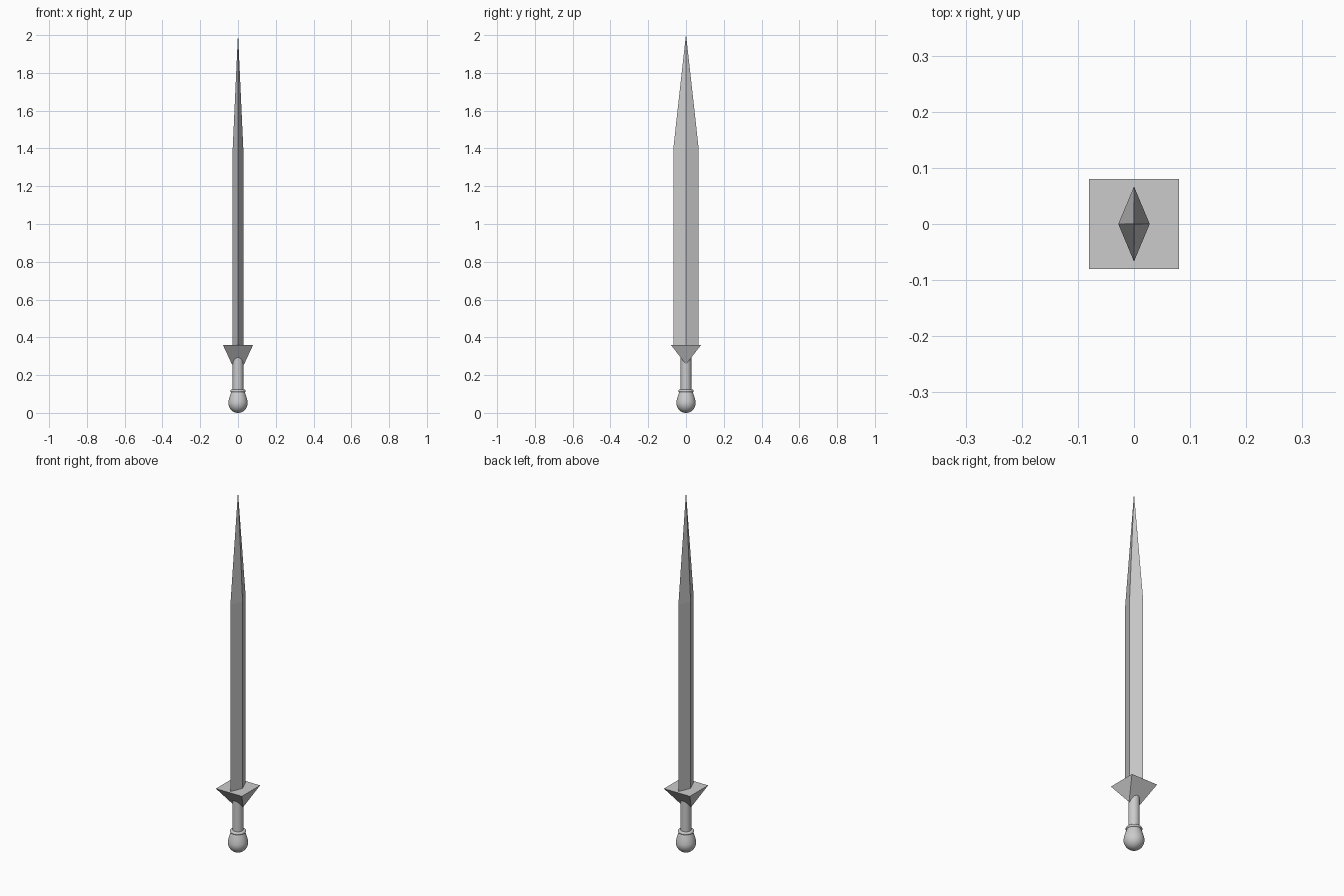
import bpy, bmesh, math

if "Cube" in bpy.data.objects:
    bpy.data.objects.remove(bpy.data.objects["Cube"])


def finish(name, bm, smooth=False):
    bmesh.ops.recalc_face_normals(bm, faces=bm.faces)
    me = bpy.data.meshes.new(name)
    bm.to_mesh(me)
    bm.free()
    ob = bpy.data.objects.new(name, me)
    bpy.context.collection.objects.link(ob)
    if smooth:
        bpy.ops.object.select_all(action='DESELECT')
        ob.select_set(True)
        bpy.context.view_layer.objects.active = ob
        bpy.ops.object.shade_smooth_by_angle(angle=math.radians(35))
    return ob


def loft(name, rings):
    """Join rings of four points, capping both ends."""
    bm = bmesh.new()
    loops = [[bm.verts.new(p) for p in r] for r in rings]
    for a, b in zip(loops, loops[1:]):
        for i in range(4):
            j = (i + 1) % 4
            bm.faces.new((a[i], a[j], b[j], b[i]))
    bm.faces.new(loops[0])
    bm.faces.new(loops[-1])
    bmesh.ops.remove_doubles(bm, verts=bm.verts, dist=1e-5)
    return finish(name, bm)


def lathe(name, profile, steps=32):
    bm = bmesh.new()
    vs = [bm.verts.new((r, 0, z)) for r, z in profile]
    es = [bm.edges.new(p) for p in zip(vs, vs[1:])]
    bmesh.ops.spin(bm, geom=vs + es, cent=(0, 0, 0), axis=(0, 0, 1),
                   angle=2 * math.pi, steps=steps, use_merge=True)
    bmesh.ops.remove_doubles(bm, verts=bm.verts, dist=1e-5)
    return finish(name, bm, True)


def diamond(x, y, z):
    return [(x, 0, z), (0, y, z), (-x, 0, z), (0, -y, z)]


def rect(x, y, z):
    return [(x, y, z), (-x, y, z), (-x, -y, z), (x, -y, z)]


# Blade: diamond section tapering to a point
bm_rings = [diamond(0.028, 0.067, 0.355), diamond(0.028, 0.067, 1.40),
            diamond(0.0005, 0.0005, 2.0)]
loft("blade", bm_rings)

# Guard: wedge with a short ridge along x at the bottom
loft("guard", [rect(0.032, 0.0005, 0.257), rect(0.08, 0.08, 0.36)])

# Grip
lathe("grip", [(0, 0.10), (0.028, 0.10), (0.028, 0.31), (0, 0.31)])

# Collar ring
lathe("collar", [(0.02, 0.108)] +
      [(0.034 + 0.007 * math.cos(a), 0.116 + 0.007 * math.sin(a))
       for a in [math.radians(-90 + 22.5 * i) for i in range(9)]] +
      [(0.02, 0.124)])

# Pommel: ball narrowing towards the collar
ball = [(0.051 * math.sin(a), 0.052 - 0.052 * math.cos(a))
        for a in [math.radians(10 * i) for i in range(11)]]
lathe("pommel", ball + [(0.047, 0.077), (0.043, 0.090), (0.039, 0.102),
                        (0.036, 0.110), (0, 0.110)])
